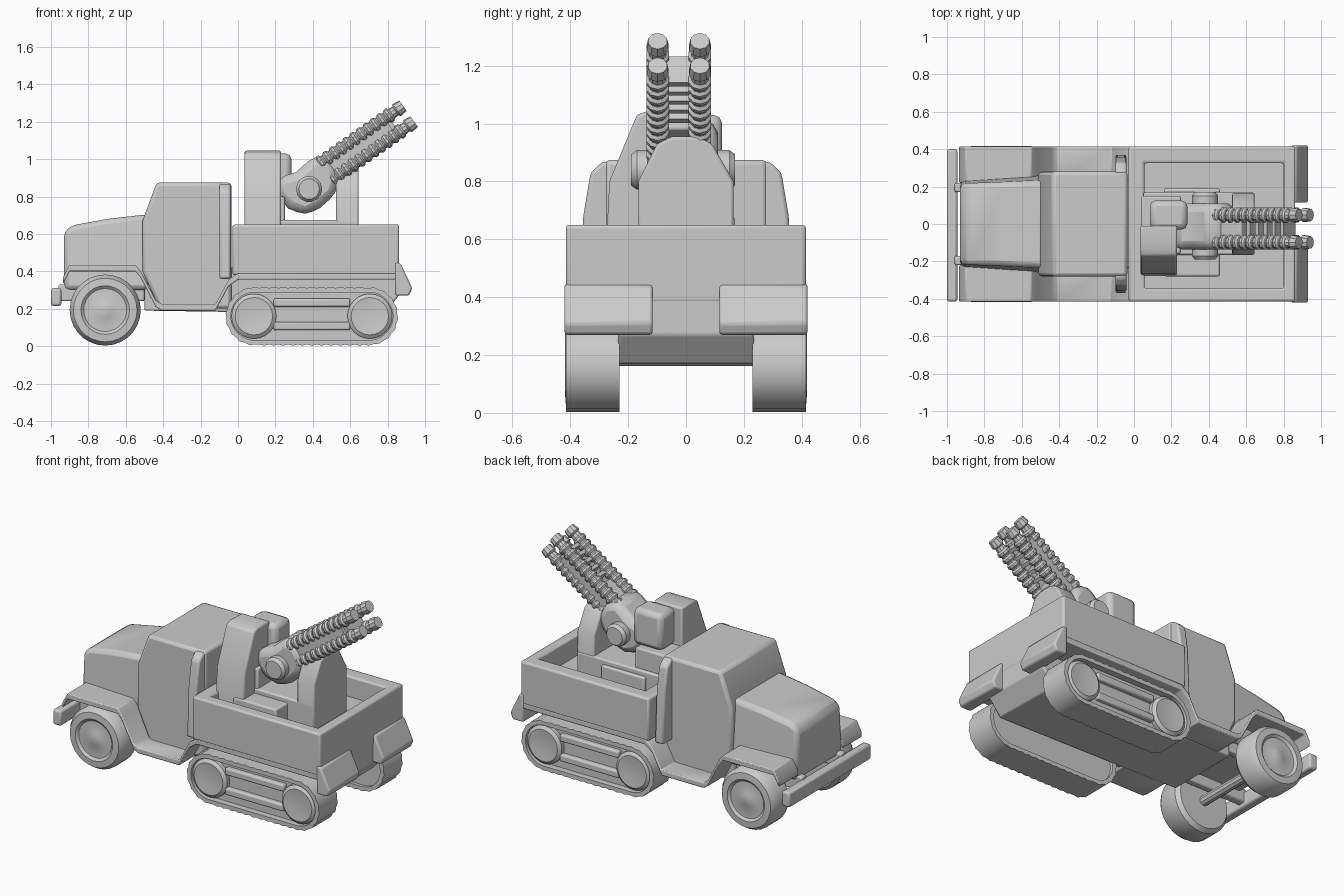
import bpy, bmesh, math
from mathutils import Vector, Matrix

if "Cube" in bpy.data.objects:
    bpy.data.objects.remove(bpy.data.objects["Cube"])

def place(p, h, axis):
    return {'x': (h, p[0], p[1]), 'y': (p[0], h, p[1]), 'z': (p[0], p[1], h)}[axis]

def finish(name, bm, bevel=0, smooth=True):
    bmesh.ops.recalc_face_normals(bm, faces=bm.faces)
    me = bpy.data.meshes.new(name)
    bm.to_mesh(me)
    bm.free()
    ob = bpy.data.objects.new(name, me)
    bpy.context.collection.objects.link(ob)
    if bevel:
        m = ob.modifiers.new("bevel", 'BEVEL')
        m.width, m.segments, m.limit_method = bevel, 2, 'ANGLE'
    if smooth:
        bpy.ops.object.select_all(action='DESELECT')
        ob.select_set(True)
        bpy.context.view_layer.objects.active = ob
        bpy.ops.object.shade_smooth_by_angle(angle=math.radians(35))
    return ob

def prism(name, pts, axis, a, b, bevel=0.01, taper=None):
    """Extrude a flat outline from a to b along an axis."""
    bm = bmesh.new()
    lo = [bm.verts.new(place(p, a, axis)) for p in pts]
    hi = [bm.verts.new(place(p, b, axis)) for p in pts]
    bm.faces.new(lo)
    bm.faces.new(hi)
    for i in range(len(pts)):
        j = (i + 1) % len(pts)
        bm.faces.new((lo[i], lo[j], hi[j], hi[i]))
    if taper:
        for v in bm.verts:
            v.co = taper(v.co)
    return finish(name, bm, bevel)

def box(name, x0, x1, y0, y1, z0, z1, bevel=0.01):
    return prism(name, [(x0, z0), (x1, z0), (x1, z1), (x0, z1)], 'y', y0, y1, bevel)

def ring(name, outer, inner, axis, a, b, bevel=0.0):
    """Hollow band between two outlines."""
    bm = bmesh.new()
    loops = [[bm.verts.new(place(p, h, axis)) for p in pts]
             for pts, h in ((outer, a), (outer, b), (inner, b), (inner, a))]
    n = len(outer)
    for k in range(4):
        p, q = loops[k], loops[(k + 1) % 4]
        for i in range(n):
            j = (i + 1) % n
            bm.faces.new((p[i], p[j], q[j], q[i]))
    return finish(name, bm, bevel)

def lathe(name, profile, origin, direction, n=24):
    """Revolve (radius, distance) pairs about a direction."""
    bm = bmesh.new()
    rot = Vector((0, 0, 1)).rotation_difference(Vector(direction)).to_matrix().to_4x4()
    rings = [[bm.verts.new((r * math.cos(2 * math.pi * i / n), r * math.sin(2 * math.pi * i / n), h))
              for i in range(n)] for r, h in profile]
    for p, q in zip(rings, rings[1:]):
        for i in range(n):
            j = (i + 1) % n
            bm.faces.new((p[i], p[j], q[j], q[i]))
    bm.faces.new(rings[0])
    bm.faces.new(rings[-1])
    bm.transform(Matrix.Translation(origin) @ rot)
    return finish(name, bm)

def span(s, a, b):
    return min(s * a, s * b), max(s * a, s * b)

def stadium(x0, x1, zc, r, n=18, tooth=0.0):
    pts = []
    for c, start in ((x1, -math.pi / 2), (x0, math.pi / 2)):
        for i in range(n):
            a = start + math.pi * i / (n - 1)
            rr = r - (tooth if i % 2 else 0)
            pts.append((c + rr * math.cos(a), zc + rr * math.sin(a)))
        sgn = 1 if start < 0 else -1
        for i in range(1, 24):
            t = i / 24
            x = x1 + (x0 - x1) * t if sgn > 0 else x0 + (x1 - x0) * t
            pts.append((x, zc + sgn * (r - (tooth if i % 2 else 0))))
    return pts

# Hood, narrowing towards the grille and the top
def hood_taper(c):
    k = (0.235 + 0.03 * (c.x + 0.93) / 0.43) * (1 - 0.12 * max(0, c.z - 0.45) / 0.25)
    return Vector((c.x, c.y * k, c.z))
prism("hood", [(-0.93, 0.3), (-0.93, 0.61), (-0.89, 0.645), (-0.7, 0.68), (-0.48, 0.705), (-0.48, 0.3)],
      'y', -1, 1, 0.03, hood_taper)

# Cab with raked windscreen and rear frame
prism("cab", [(-0.51, 0.4), (-0.51, 0.67), (-0.435, 0.875), (-0.035, 0.875), (-0.035, 0.2),
              (-0.42, 0.2)], 'y', -0.28, 0.28, 0.018)
prism("cab_rear_frame", [(-0.37, 0.36), (-0.355, 0.68), (-0.33, 0.83), (-0.29, 0.868),
                         (0.29, 0.868), (0.33, 0.83), (0.355, 0.68), (0.37, 0.36)],
      'x', -0.10, -0.04, 0.012)

# Chassis, front axle and bumper
prism("chassis", [(-0.5, 0.19), (0.78, 0.17), (0.86, 0.27), (0.86, 0.42), (-0.5, 0.42)],
      'y', -0.235, 0.235, 0.008)
lathe("front_axle", [(0.03, 0), (0.03, 0.56)], (-0.71, -0.28, 0.19), (0, 1, 0), 10)
box("bumper", -1.0, -0.945, -0.415, 0.4, 0.215, 0.31, 0.012)

# Load bed with open top
xa, xb, ya, yb = -0.03, 0.862, -0.415, 0.415
outer = [(xa, ya), (xb, ya), (xb, yb), (xa, yb)]
inner = [(0.055, -0.345), (0.80, -0.345), (0.80, 0.325), (0.055, 0.325)]
ring("bed_walls", outer, inner, 'z', 0.38, 0.65, 0.012)
box("bed_floor", 0.0, 0.84, -0.38, 0.38, 0.38, 0.52, 0)

top = [(-0.935, 0.37), (-0.90, 0.435), (-0.55, 0.435), (-0.52, 0.40), (-0.44, 0.245), (-0.41, 0.225),
       (-0.12, 0.225), (-0.05, 0.355), (0.0, 0.39), (0.86, 0.39)]
fender = top + [(x, z - 0.035) for x, z in reversed(top)]
for s, side in ((-1, "right"), (1, "left")):
    # Fender, running board and track guard in one strip
    prism("fender_" + side, fender, 'y', *span(s, 0.22, 0.415), 0.006)
    # Rear mudguard
    prism("mudguard_" + side, [(0.84, 0.45), (0.87, 0.44), (0.932, 0.31), (0.915, 0.27), (0.84, 0.27)],
          'y', *span(s, 0.115, 0.42), 0.01)
    # Bumper brackets
    box("bumper_bracket_" + side, -0.96, -0.5, *span(s, 0.17, 0.22), 0.24, 0.33)
    # Front wheel
    lathe("front_wheel_" + side,
          [(0.17, 0), (0.19, 0.025), (0.19, 0.145), (0.17, 0.175), (0.13, 0.178), (0.115, 0.165),
           (0.05, 0.165), (0.035, 0.172)], (-0.71, s * 0.24, 0.193), (0, s, 0), 28)
    # Track belt, inner filling, wheels and rails
    ring("track_belt_" + side, stadium(0.09, 0.70, 0.16, 0.157, tooth=0.006),
         stadium(0.09, 0.70, 0.16, 0.128), 'y', *span(s, 0.23, 0.415))
    prism("track_core_" + side, stadium(0.09, 0.70, 0.16, 0.135), 'y', *span(s, 0.25, 0.375), 0)
    for k, x in enumerate((0.085, 0.705)):
        lathe(f"track_wheel_{side}_{k}", [(0.12, 0), (0.12, 0.03), (0.10, 0.045), (0.04, 0.038)],
              (x, s * 0.37, 0.16), (0, s, 0))
    for k, z in enumerate((0.21, 0.085)):
        box(f"track_rail_{side}_{k}", 0.19, 0.60, *span(s, 0.36, 0.405), z, z + 0.045)

# Gun turntable base and step
box("gun_base", 0.05, 0.64, -0.165, 0.17, 0.5, 0.675)
box("gun_base_side", 0.16, 0.46, -0.28, 0.19, 0.5, 0.645)

# Front support, a gabled upright
prism("front_support", [(-0.165, 0.5), (-0.165, 0.8), (-0.10, 0.93), (-0.05, 0.955), (0.04, 0.955),
                        (0.09, 0.93), (0.165, 0.8), (0.165, 0.5)], 'x', 0.525, 0.645)
# Rear shield with sloping side
prism("rear_shield", [(-0.28, 0.5), (-0.265, 0.8), (-0.17, 1.03), (-0.13, 1.045), (-0.01, 1.04),
                      (-0.01, 0.5)], 'x', 0.035, 0.23)
box("rear_pillar", 0.04, 0.25, -0.16, 0.15, 0.5, 0.80)

# Breech body and ammunition box
prism("gun_breech", [(0.21, 0.90), (0.31, 0.93), (0.41, 1.02), (0.50, 0.99), (0.55, 0.90), (0.52, 0.81),
                     (0.44, 0.74), (0.36, 0.70), (0.27, 0.735), (0.21, 0.80)], 'y', -0.135, 0.11, 0.045)
box("ammunition_box", 0.085, 0.285, -0.03, 0.125, 0.80, 1.03, 0.03)
lathe("trunnion", [(0.055, 0), (0.07, 0.02), (0.07, 0.34), (0.055, 0.36)], (0.38, -0.19, 0.84), (0, 1, 0), 14)

# Four ribbed barrels in two rows
ang = math.radians(35)
d = Vector((math.cos(ang), 0, math.sin(ang)))
up = Vector((-d.z, 0, d.x))
tip = Vector((0.912, 0, 1.243))
profile = [(0.038, 0)]
for i in range(11):
    h = 0.03 + i * 0.044
    profile += [(0.031, h), (0.041, h + 0.012), (0.041, h + 0.026), (0.031, h + 0.036)]
profile += [(0.028, 0.53), (0.04, 0.54), (0.034, 0.58)]
for r in (-1, 1):
    for c, y in enumerate((-0.098, 0.048)):
        o = tip - d * 0.58 + up * (0.052 * r) + Vector((0, y, 0))
        lathe(f"barrel_{'upper' if r > 0 else 'lower'}_{c}", profile, o, d, 10)

# Webbing between the barrels
def along(s, t):
    p = tip + d * (s - 0.58) + up * t
    return (p.x, p.z)
for c, y in enumerate((-0.098, 0.048)):
    prism(f"barrel_web_{c}", [along(0, -0.06), along(0.46, -0.06), along(0.46, 0.06), along(0, 0.06)],
          'y', y - 0.022, y + 0.022, 0)
prism("barrel_cradle", [along(0, -0.06), along(0.2, -0.05), along(0.2, 0.05), along(0, 0.06)],
      'y', -0.11, 0.06)
for i in range(5):
    s = 0.24 + i * 0.055
    prism(f"barrel_clamp_{i}", [along(s, -0.055), along(s + 0.022, -0.055), along(s + 0.022, 0.055),
                                along(s, 0.055)], 'y', -0.1, 0.05, 0)
